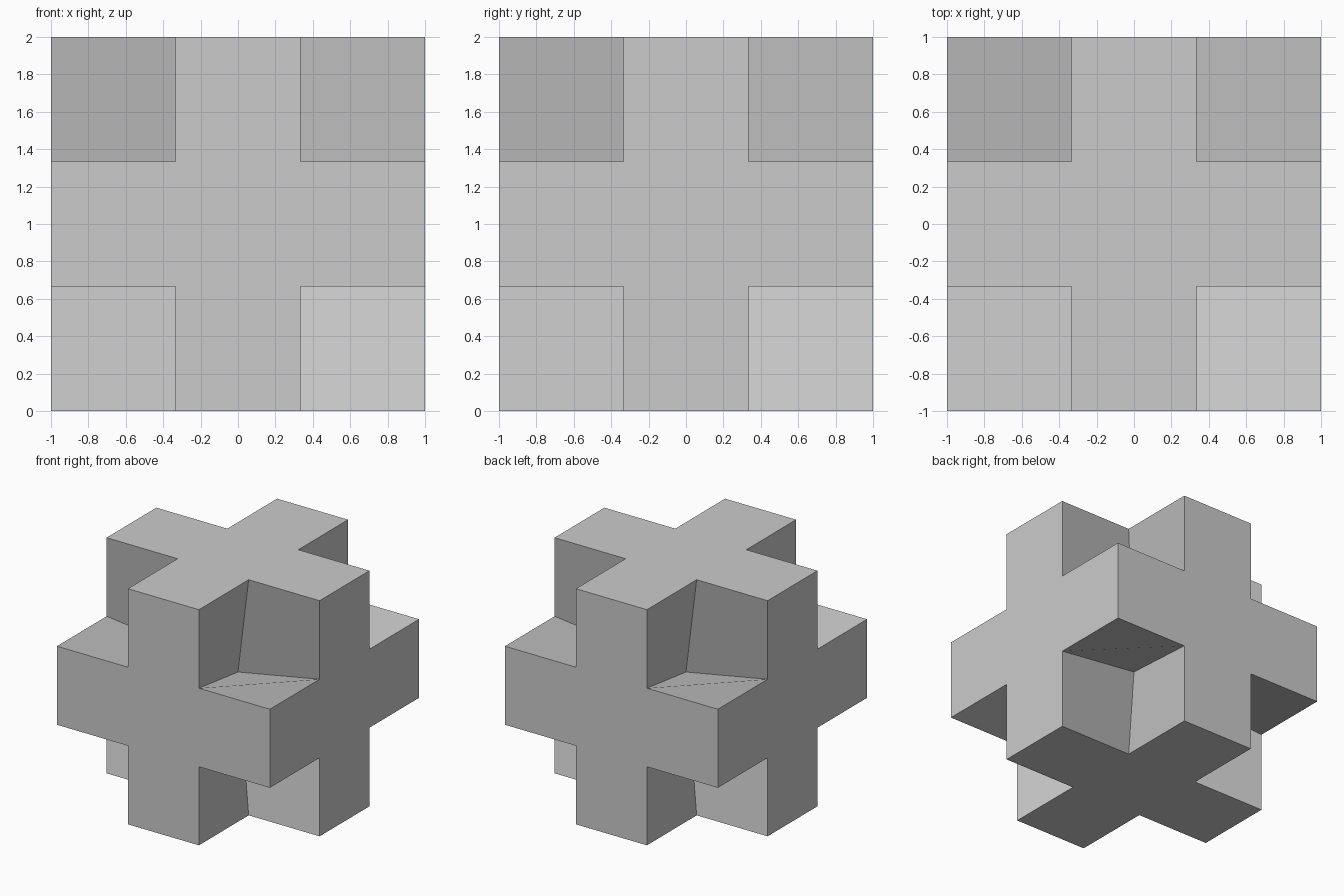
import bpy, bmesh
from itertools import product
from mathutils import Vector

if "Cube" in bpy.data.objects:
    bpy.data.objects.remove(bpy.data.objects["Cube"])

T = 1 / 3                      # half-width of every cross arm
CENTRE = Vector((0, 0, 1))     # every corner notch runs in to this point
bm = bmesh.new()


def turn(p, axis):
    """Cycle coordinates so the local third axis becomes the given axis."""
    return Vector([p[(i - axis + 2) % 3] for i in range(3)]) + CENTRE


def face(points):
    bm.faces.new([bm.verts.new(p) for p in points])


# cross-shaped outline, one quarter turned four times
outline = []
u = [(1, -T), (1, T), (T, T)]
for _ in range(4):
    outline += u
    u = [(-y, x) for x, y in u]

# six flat cross faces
for axis, s in product(range(3), (-1, 1)):
    face([turn((x, y, s), axis) for x, y in outline])

# eight corner notches, each with three slanted walls meeting at the centre
for axis, sx, sy, sz in product(range(3), (-1, 1), (-1, 1), (-1, 1)):
    wall = [(T, 1), (1, 1), (1, T)]
    face([turn((sx * a, sy * b, sz * T), axis) for a, b in wall] + [CENTRE])

bmesh.ops.remove_doubles(bm, verts=bm.verts, dist=1e-4)
bmesh.ops.recalc_face_normals(bm, faces=bm.faces)

mesh = bpy.data.meshes.new("notched_cube")
bm.to_mesh(mesh)
bm.free()
obj = bpy.data.objects.new("notched_cube", mesh)
bpy.context.collection.objects.link(obj)
